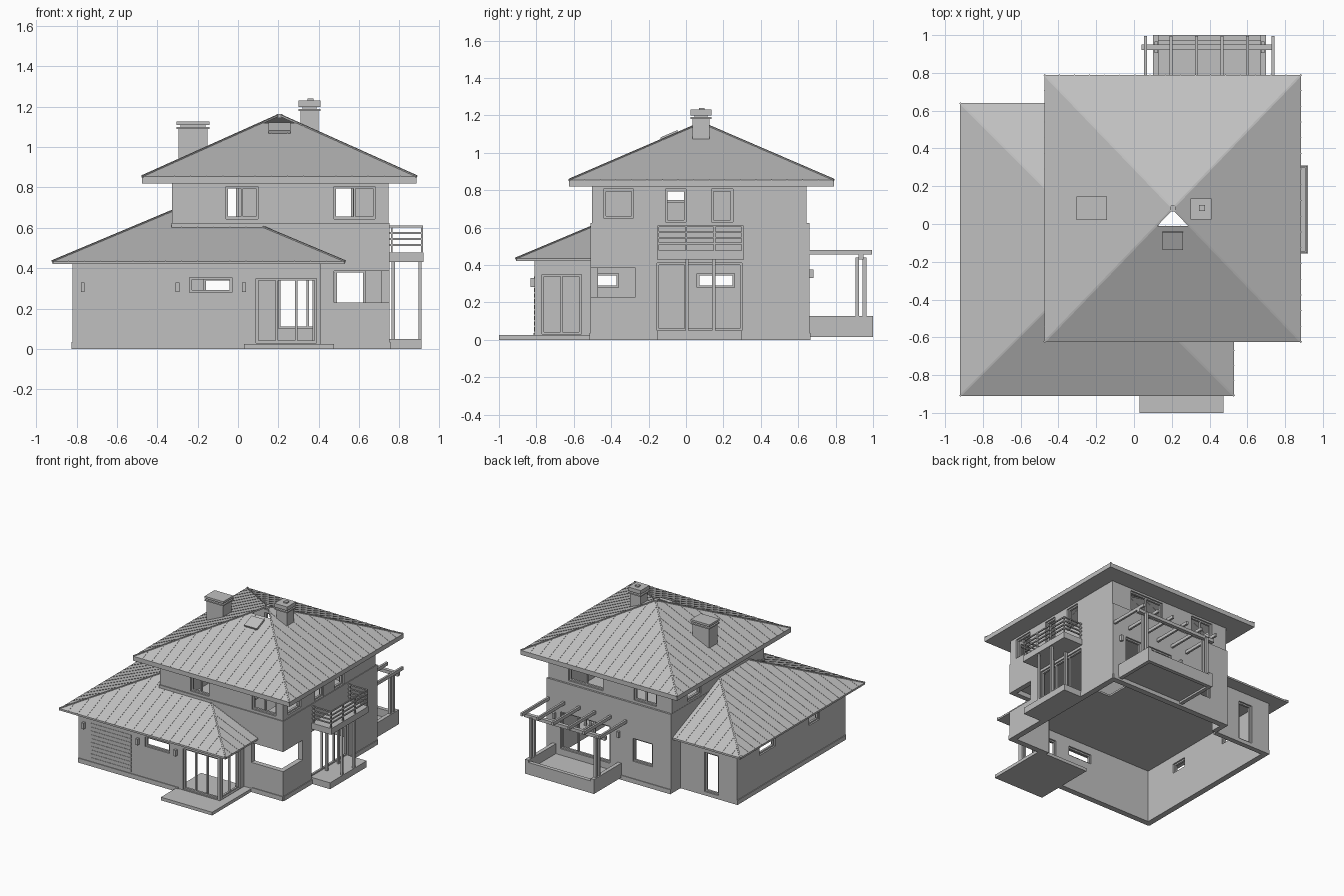
import bpy, bmesh
from mathutils import Matrix, Vector

if "Cube" in bpy.data.objects:
    bpy.data.objects.remove(bpy.data.objects["Cube"])

grey = bpy.data.materials.new("plain_grey")
grey.use_nodes = True
grey.diffuse_color = (0.53, 0.53, 0.53, 1)
grey.node_tree.nodes["Principled BSDF"].inputs["Base Color"].default_value = (0.53, 0.53, 0.53, 1)


def finish(name, bm):
    mesh = bpy.data.meshes.new(name)
    bm.to_mesh(mesh)
    bm.free()
    mesh.materials.append(grey)
    obj = bpy.data.objects.new(name, mesh)
    bpy.context.collection.objects.link(obj)


def boxes(name, items):
    """Axis-aligned boxes, each given as x0, x1, y0, y1, z0, z1."""
    bm = bmesh.new()
    for x0, x1, y0, y1, z0, z1 in items:
        mid = Vector((x0 + x1, y0 + y1, z0 + z1)) / 2
        bmesh.ops.create_cube(bm, size=1, matrix=Matrix.Translation(mid)
                              @ Matrix.Diagonal((x1 - x0, y1 - y0, z1 - z0, 1)))
    finish(name, bm)


def beams(name, pairs, width):
    """Square bars between pairs of points."""
    bm = bmesh.new()
    for a, b in pairs:
        a, b = Vector(a), Vector(b)
        d = b - a
        if d.length > 0.01:
            bmesh.ops.create_cube(bm, size=1, matrix=Matrix.Translation((a + b) / 2)
                                  @ d.to_track_quat('Z', 'Y').to_matrix().to_4x4()
                                  @ Matrix.Diagonal((width, width, d.length, 1)))
    finish(name, bm)


def place(axis, pos, a, b):
    return [(pos, a, b), (a, pos, b), (a, b, pos)][axis]


def panel(name, axis, pos, thick, u, v, holes=()):
    """Flat slab across one axis with rectangular holes."""
    us = sorted({c for r in [u, *[h[:2] for h in holes]] for c in r if u[0] <= c <= u[1]})
    vs = sorted({c for r in [v, *[h[2:4] for h in holes]] for c in r if v[0] <= c <= v[1]})
    bm, cache = bmesh.new(), {}

    def vert(a, b):
        if (a, b) not in cache:
            cache[a, b] = bm.verts.new(place(axis, pos, a, b))
        return cache[a, b]

    for a, b in zip(us, us[1:]):
        for c, d in zip(vs, vs[1:]):
            m, n = (a + b) / 2, (c + d) / 2
            if not any(h[0] < m < h[1] and h[2] < n < h[3] for h in holes):
                bm.faces.new([vert(a, c), vert(b, c), vert(b, d), vert(a, d)])
    ext = bmesh.ops.extrude_face_region(bm, geom=bm.faces[:], use_keep_orig=True)
    bmesh.ops.translate(bm, vec=place(axis, thick, 0, 0),
                        verts=[g for g in ext["geom"] if isinstance(g, bmesh.types.BMVert)])
    bmesh.ops.recalc_face_normals(bm, faces=bm.faces)
    finish(name, bm)


frames = []


def wall(name, axis, pos, thick, u, v, windows=(), gaps=()):
    """Wall with framed windows (u0, u1, z0, z1, lights) and bare gaps."""
    panel(name, axis, pos, thick, u, v, [w[:4] for w in windows] + list(gaps))
    p, q, f = sorted((pos + thick * 0.3, pos + thick * 0.7)) + [0.011]
    for a, b, c, d, lights in windows:
        bars = [(a, b, c, c + f), (a, b, d - f, d)]
        for i in range(lights + 1):
            s = a + (b - a - f) * i / lights
            bars.append((s, s + f, c, d))
        for s, t, l, h in bars:
            frames.append((p, q, s, t, l, h) if axis == 0 else (s, t, p, q, l, h))


T = 0.04
slot = (0.28, 0.355, 1)
# Single-storey wing
wall("wing_front_wall", 1, -0.81, T, (-0.82, 0.41), (0, 0.42),
     [(-0.24, -0.03, *slot), (0.09, 0.39, 0.03, 0.35, 3)])
wall("wing_outer_wall", 0, -0.82, T, (-0.77, 0.50), (0, 0.42),
     [(-0.49, -0.36, *slot), (0.06, 0.26, *slot)])
wall("wing_back_wall", 1, 0.54, -T, (-0.82, -0.33), (0, 0.42), [(-0.66, -0.54, 0.03, 0.34, 1)])
wall("porch_side_wall", 0, 0.41, -T, (-0.77, -0.51), (0, 0.42), [(-0.77, -0.56, 0.03, 0.35, 2)])

# Ground floor of the main block, open to the wing inside
wall("ground_front_wall", 1, -0.51, T, (-0.33, 0.75), (0, 0.625),
     gaps=[(-0.33, 0.41, 0, 0.42), (0.475, 0.75, 0.23, 0.385)])
wall("ground_left_wall", 0, 0.75, -T, (-0.47, 0.62), (0, 0.625),
     [(-0.155, 0.30, 0.05, 0.41, 3)], [(-0.47, -0.27, 0.23, 0.385)])
wall("ground_back_wall", 1, 0.66, -T, (-0.33, 0.75), (0, 0.625),
     [(-0.17, 0.0, 0.17, 0.35, 1), (0.2, 0.63, 0.1, 0.39, 3)])
wall("ground_right_wall", 0, -0.33, T, (-0.47, 0.62), (0, 0.625), gaps=[(-0.47, 0.53, 0, 0.42)])

# Upper floor
Z = (0.625, 0.83)
wall("upper_front_wall", 1, -0.502, T, (-0.328, 0.745), Z,
     [(-0.06, 0.1, 0.645, 0.805, 2), (0.475, 0.68, 0.645, 0.805, 2)])
wall("upper_back_wall", 1, 0.645, -T, (-0.328, 0.745), Z,
     [(-0.195, 0.0, 0.645, 0.805, 2), (0.27, 0.57, 0.645, 0.805, 2)])
wall("upper_left_wall", 0, 0.745, -T, (-0.462, 0.605), Z,
     [(-0.44, -0.28, 0.65, 0.805, 1), (-0.11, 0.0, 0.63, 0.805, 1), (0.135, 0.25, 0.63, 0.805, 1)])
wall("upper_right_wall", 0, -0.328, T, (-0.462, 0.605), Z,
     [(-0.11, 0.0, 0.735, 0.805, 1), (0.28, 0.45, 0.645, 0.805, 1)])
boxes("window_frames", frames)

# Plinth around the base
e, h = 0.006, 0.035
boxes("plinth", [(-0.82, 0.05, -0.81 - e, -0.81, 0, h), (-0.82 - e, -0.82, -0.81, 0.54, 0, h),
                 (0.475, 0.75, -0.51 - e, -0.51, 0, h), (0.75, 0.75 + e, -0.51, 0.66, 0, h),
                 (-0.33, 0.75, 0.66, 0.66 + e, 0, h)])

# Ceilings and eaves with a stair opening
panel("lower_ceiling", 2, 0.42, 0.014, (-0.92, 0.74), (-0.91, 0.64),
      [(0.53, 0.74, -0.91, -0.5), (0.13, 0.32, -0.12, 0.08)])
panel("upper_eaves", 2, 0.82, 0.035, (-0.475, 0.885), (-0.625, 0.79), [(-0.3, 0.71, -0.47, 0.61)])


def roof_sheet(name, faces):
    bm = bmesh.new()
    for f in faces:
        bm.faces.new([bm.verts.new(p) for p in f])
    bmesh.ops.remove_doubles(bm, verts=bm.verts, dist=0.0005)
    finish(name, bm)


# Lower hip roof, ending against the main block
def low(x, y):
    return (x, y, 0.434 + 0.42 * min(x + 0.92, 0.53 - x, y + 0.91, 0.64 - y))


A, B, C = (-0.92, -0.91), (0.53, -0.91), (-0.92, 0.64)
D, E, F, G = (0.11, -0.49), (-0.31, -0.30), (-0.31, 0.03), (-0.31, 0.64)
roof_sheet("lower_roof", [[low(*p) for p in f] for f in (
    [A, B, D, (-0.31, -0.49), E], [C, A, E, F], [G, C, F], [B, (0.53, -0.49), D])])

seams = []
step = 0.08
for i in range(1, 20):
    x, y = -0.92 + i * step, -0.91 + i * step
    if x < 0.53:
        d = min(x + 0.92, 0.53 - x, 0.42 if x > -0.31 else 0.61)
        seams.append((low(x, -0.91), low(x, -0.91 + d)))
    if x < -0.31:
        seams.append((low(x, 0.64), low(x, 0.64 - x - 0.92)))
    if y < 0.64:
        seams.append((low(-0.92, y), low(-0.92 + min(y + 0.91, 0.64 - y, 0.61), y)))
    if y < -0.49:
        seams.append((low(0.53, y), low(0.53 - y - 0.91, y)))

# Upper pyramid roof, open just below the peak at the front
peak = Vector((0.205, 0.0825, 1.16))
corners = [Vector((x, y, 0.855)) for x, y in
           ((-0.475, -0.625), (0.885, -0.625), (0.885, 0.79), (-0.475, 0.79))]
cut = 0.87
top_l, top_r = (c.lerp(peak, cut) for c in corners[:2])
roof_sheet("upper_roof", [[corners[0], corners[1], top_r, top_l], [corners[1], corners[2], peak, top_r],
                          [corners[2], corners[3], peak], [corners[3], corners[0], top_l, peak]])
for k in range(4):
    a, b = corners[k], corners[(k + 1) % 4]
    for i in range(1, 17):
        s = i / 17
        t = min(2 * s, 2 - 2 * s, cut if k == 0 else 1)
        foot = a.lerp(b, s)
        seams.append((foot, foot + (peak - (a + b) / 2) * t))
beams("roof_seams", seams, 0.004)
beams("hip_caps", [(c, peak) for c in corners] + [(low(*p), low(*q)) for p, q in
                                                 ((A, E), (B, D), (C, F))], 0.01)
boxes("peak_cap", [(0.19, 0.22, 0.067, 0.097, 1.145, 1.165)])

# Skylight lying on the front slope
tilt = Matrix.Rotation(0.405, 4, 'X')
bm = bmesh.new()
bmesh.ops.create_cube(bm, size=1, matrix=Matrix.Translation((0.205, -0.088, 1.092)) @ tilt
                      @ Matrix.Diagonal((0.11, 0.1, 0.02, 1)))
finish("skylight", bm)

# Chimneys with raised caps
for name, x0, x1, y0, y1, z0, z1 in (("wide_chimney", -0.295, -0.152, 0.03, 0.135, 0.9, 1.09),
                                     ("tall_chimney", 0.31, 0.4, 0.035, 0.125, 1.04, 1.18)):
    g = 0.01
    tall = 0.022 if x0 > 0 else 0.008
    boxes(name, [(x0, x1, y0, y1, z0, z1), (x0 - g, x1 + g, y0 - g, y1 + g, z1, z1 + 0.01),
                 (x0 + g, x1 - g, y0 + g, y1 - g, z1 + 0.01, z1 + 0.02),
                 (x0 - g, x1 + g, y0 - g, y1 + g, z1 + 0.02, z1 + 0.028 + tall)])
boxes("chimney_vent", [(0.345, 0.375, 0.07, 0.1, 1.22, 1.24)])

# Entrance slab, wall lamps and slatted garage panel
boxes("entrance_slab", [(0.03, 0.475, -1.0, -0.5, 0, 0.025)])
boxes("wall_lamps", [(x - 0.009, x + 0.009, -0.832, -0.81, 0.282, 0.33) for x in (-0.77, -0.3, 0.03)]
      + [(x - 0.009, x + 0.009, 0.66, 0.682, 0.33, 0.375) for x in (0.12, 0.68)])
boxes("garage_slats", [(-0.71, -0.36, -0.813, -0.81, 0.045 + i * 0.03, 0.067 + i * 0.03)
                       for i in range(10)])

# Balcony over the side terrace
boxes("side_terrace", [(0.75, 0.91, -0.155, 0.3, 0, 0.05)])
boxes("balcony_slab", [(0.75, 0.92, -0.155, 0.31, 0.43, 0.478)])
beams("terrace_posts", [((x, y, 0.05), (x, y, 0.43)) for x in (0.77, 0.902) for y in (0.005, 0.148)], 0.017)
rails = [0.515, 0.545, 0.575, 0.607]
ends = (-0.148, 0.302)
beams("balcony_rails", [((0.912, ends[0], z), (0.912, ends[1], z)) for z in rails]
      + [((0.75, y, z), (0.912, y, z)) for y in ends for z in rails]
      + [((0.912, ends[0] + i * 0.15, 0.478), (0.912, ends[0] + i * 0.15, 0.61)) for i in range(4)]
      + [((0.762, y, 0.478), (0.762, y, 0.61)) for y in ends], 0.009)

# Back terrace with pergola
boxes("back_terrace", [(0.1, 0.7, 0.66, 1.0, 0.03, 0.05), (0.13, 0.67, 0.97, 1.0, 0.015, 0.11),
                       (0.1, 0.13, 0.66, 1.0, 0.015, 0.128), (0.67, 0.7, 0.66, 1.0, 0.015, 0.128)])
beams("pergola_posts", [((x, y, 0.125), (x, y, 0.44)) for x in (0.118, 0.682) for y in (0.915, 0.955)], 0.02)
boxes("pergola_beam", [(0.04, 0.745, 0.922, 0.95, 0.43, 0.455)])
boxes("pergola_rafters", [(x - 0.008, x + 0.008, 0.66, 0.995, 0.455, 0.48)
                          for x in (0.06 + i * 0.135 for i in range(6))])
